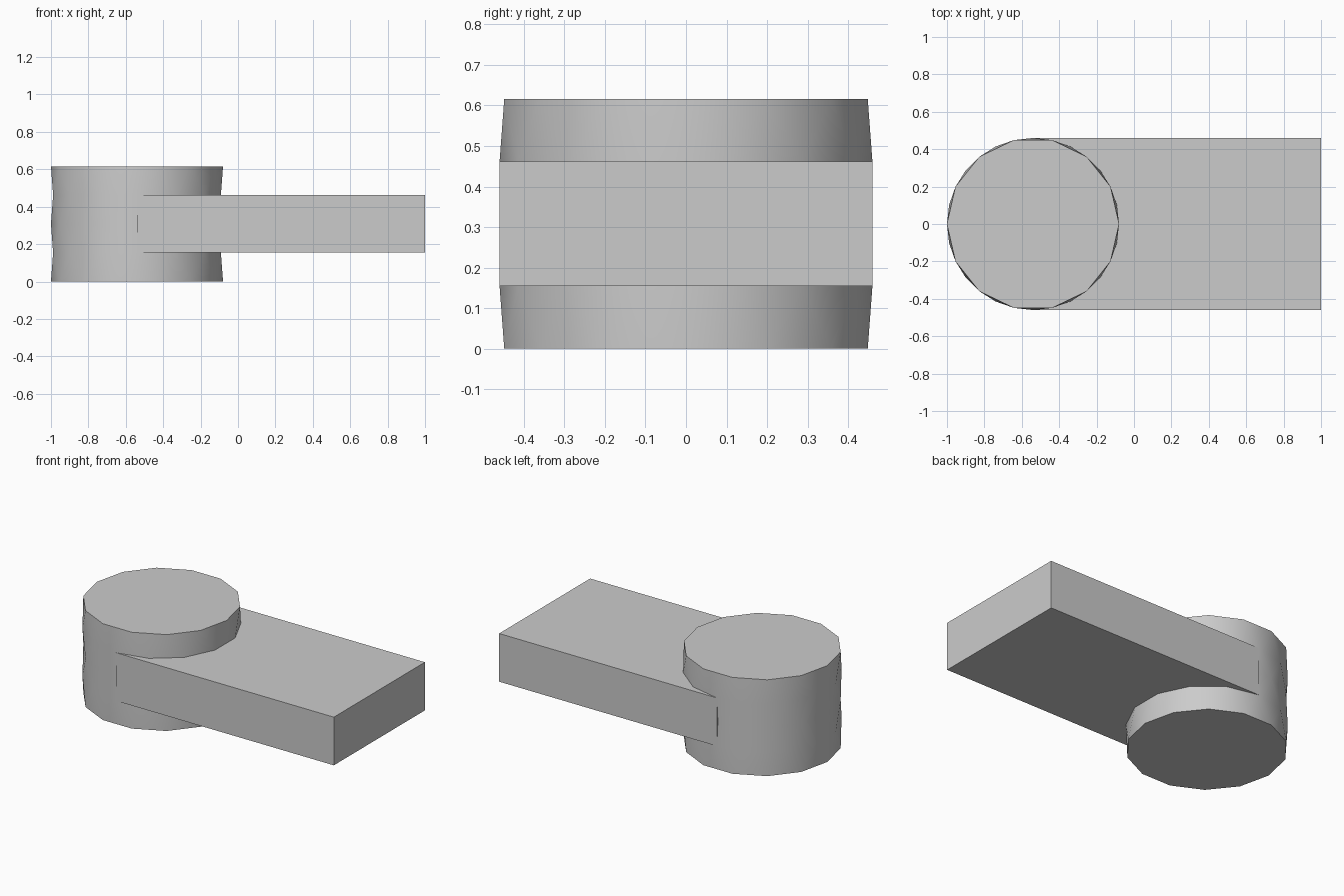
import bpy, bmesh, math

cube = bpy.data.objects.get("Cube")
if cube:
    bpy.data.objects.remove(cube, do_unlink=True)

RADIUS, CENTRE_X, HEIGHT = 0.46, -0.54, 0.616
SIDES, LAYERS = 14, 4

grey = bpy.data.materials.new("plain grey")
grey.use_nodes = True
colour = (0.6, 0.6, 0.6, 1)
grey.diffuse_color = colour
grey.node_tree.nodes["Principled BSDF"].inputs["Base Color"].default_value = colour


def add_part(name, bm):
    bmesh.ops.recalc_face_normals(bm, faces=bm.faces)
    mesh = bpy.data.meshes.new(name)
    bm.to_mesh(mesh)
    bm.free()
    mesh.materials.append(grey)
    part = bpy.data.objects.new(name, mesh)
    bpy.context.collection.objects.link(part)
    return part


# Faceted drum: stacked rings, every second one turned by half a side
bm = bmesh.new()
rings = []
for layer in range(LAYERS + 1):
    ring = []
    for side in range(SIDES):
        angle = math.tau * (side + 0.5 * (layer % 2)) / SIDES
        ring.append(bm.verts.new((CENTRE_X + RADIUS * math.cos(angle),
                                  RADIUS * math.sin(angle),
                                  HEIGHT * layer / LAYERS)))
    rings.append(ring)
for layer in range(LAYERS):
    plain, turned = rings[layer], rings[layer + 1]
    if layer % 2:
        plain, turned = turned, plain
    for i in range(SIDES):
        j = (i + 1) % SIDES
        bm.faces.new((plain[i], plain[j], turned[i]))
        bm.faces.new((turned[i], plain[j], turned[j]))
bm.faces.new(rings[0])
bm.faces.new(rings[-1])
drum = add_part("drum", bm)
bpy.ops.object.select_all(action='DESELECT')
drum.select_set(True)
bpy.context.view_layer.objects.active = drum
bpy.ops.object.shade_smooth_by_angle(angle=math.radians(30))

# Flat arm running from the middle of the drum
bm = bmesh.new()
bmesh.ops.create_cube(bm, size=1)
length = 1 - CENTRE_X
for v in bm.verts:
    v.co.x = CENTRE_X + (v.co.x + 0.5) * length
    v.co.y *= 2 * RADIUS
    v.co.z = HEIGHT / 2 + v.co.z * HEIGHT / 2
add_part("arm", bm)
